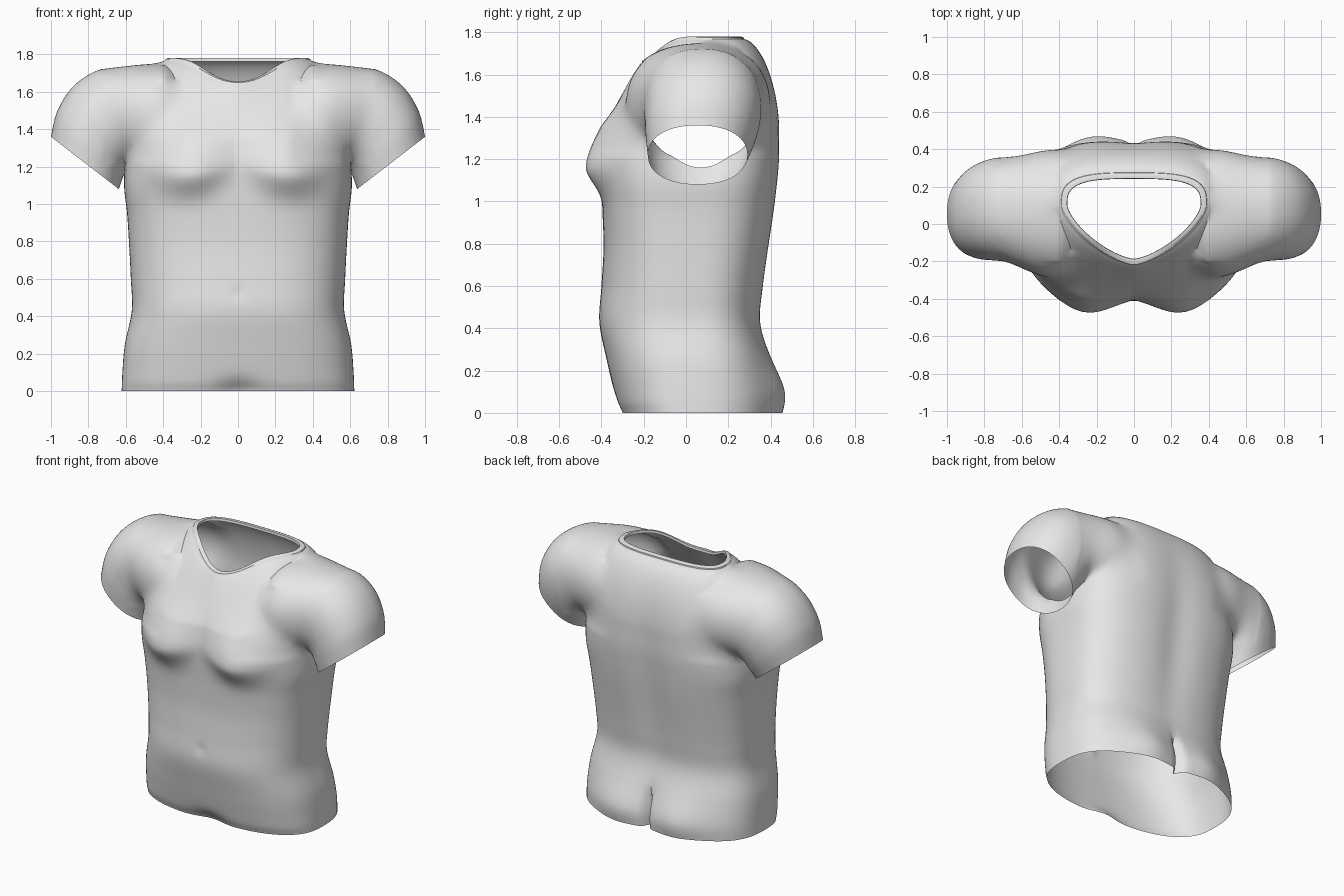
import bpy, bmesh, math
from mathutils import Vector

if "Cube" in bpy.data.objects:
    bpy.data.objects.remove(bpy.data.objects["Cube"])

N = 128
fabric = bpy.data.materials.new("grey_fabric")
fabric.diffuse_color = (0.8, 0.8, 0.8, 1)
fabric.use_nodes = True
fabric.node_tree.nodes["Principled BSDF"].inputs["Base Color"].default_value = fabric.diffuse_color


def spline(keys, u):
    """Catmull-Rom through rows of values, u in key units."""
    i = min(int(u), len(keys) - 2)
    f = u - i
    a, b, c, d = (keys[max(0, min(len(keys) - 1, i + k))] for k in (-1, 0, 1, 2))
    return [0.5 * (2 * q + (r - p) * f + (2 * p - 5 * q + 4 * r - s) * f * f
            + (3 * q - p - 3 * r + s) * f ** 3) for p, q, r, s in zip(a, b, c, d)]


def oval(t, n):
    c, s = math.cos(t), math.sin(t)
    r = (abs(c) ** n + abs(s) ** n) ** (-1 / n)
    return r * c, r * s


def bell(v, width):
    return math.exp(-(v / width) ** 2)


def loft(name, rings):
    """Closed tube; the end caps get slot 1 so they can be opened later."""
    bm = bmesh.new()
    loops = [[bm.verts.new(p) for p in ring] for ring in rings]
    for a, b in zip(loops, loops[1:]):
        for i in range(N):
            j = (i + 1) % N
            bm.faces.new((a[i], a[j], b[j], b[i]))
    for ring in (loops[0], loops[-1]):
        mid = bm.verts.new(sum((v.co for v in ring), Vector()) / N)
        for i in range(N):
            bm.faces.new((ring[i], ring[(i + 1) % N], mid)).material_index = 1
    bmesh.ops.recalc_face_normals(bm, faces=bm.faces)
    me = bpy.data.meshes.new(name)
    bm.to_mesh(me)
    bm.free()
    ob = bpy.data.objects.new(name, me)
    bpy.context.collection.objects.link(ob)
    me.materials.append(fabric)
    me.materials.append(fabric)
    return ob


# Body profile: height, half width, front y, back y
BODY = [(0, .622, -.315, .43), (.1, .618, -.34, .43), (.25, .605, -.375, .395),
        (.43, .568, -.41, .355), (.6, .573, -.40, .37), (.78, .582, -.39, .395),
        (.95, .593, -.395, .42), (1.08, .608, -.40, .435), (1.2, .605, -.395, .445),
        (1.35, .59, -.37, .445)]


def body_point(key, t):
    z, w, yf, yb = key
    x, y = oval(t, 2.7 + .35 * min(1, max(0, (z - .6) * 2)))
    yc = 0.03
    return Vector((w * x, yc + y * ((yb - yc) if y > 0 else (yc - yf)), z))


def sculpt(p, t):
    """Chest, navel, hem, spine and seat relief."""
    x, z, s = p.x, p.z, math.sin(t)
    ax = abs(x)
    if s < 0:
        w = min(1, -s * 2)
        zc = 1.165 + 1.1 * (ax - .29) ** 2
        p.y -= w * .085 * bell(ax - .26, .2) * bell(z - zc, .11 if z < zc else .22)
        p.y += w * .012 * bell(x, .025) * bell(z - .52, .03)
        p.y += w * .035 * bell(x / .16, 1) ** 2 * bell(z, .06)
        p.y += w * .008 * bell(z, .03)
    else:
        w = min(1, s * 2)
        p.y += w * .045 * bell(ax - .22, .17) * bell(z - .09, .17)
        p.y -= w * .06 * bell(x, .022) / (1 + math.exp((z - .22) * 35))
        p.y -= w * .022 * bell(x, .12) * bell(z - .95, .55)
    return p


def neck_point(t, inset, lift):
    x, y = oval(t, 1.45 if math.sin(t) < 0 else 3.2)
    s = max(0, -math.sin(t))
    return Vector(((.39 - inset) * x,
                   .1 + y * ((.32 if y < 0 else .175) - inset),
                   1.768 - .125 * s ** 4 + lift))


angles = [2 * math.pi * i / N for i in range(N)]
rings = []
for k in range(61):
    key = spline(BODY, k / 60 * (len(BODY) - 1))
    rings.append([sculpt(body_point(key, t), t) for t in angles])
# Shoulder yoke closing towards the neckline
for k in range(1, 25):
    u, ring = k / 24, []
    for t in angles:
        a, b = body_point(BODY[-1], t), neck_point(t, 0, 0)
        m = .5 + .5 * math.sin(t)
        f = u ** (1.05 + .55 * m)
        g = 1 - (1 - u) ** (1.15 + .45 * m)
        p = Vector((a.x + (b.x - a.x) * f, a.y + (b.y - a.y) * f, a.z + (b.z - a.z) * g))
        fade = sculpt(p.copy(), t)
        ring.append(p.lerp(fade, 1 - u * u))
    rings.append(ring)
# Raised collar band
for inset, lift in ((.002, .007), (.016, .013), (.032, .012), (.034, -.005)):
    rings.append([neck_point(t, inset, lift) for t in angles])
shirt = loft("shirt", rings)

# Sleeve sections: outer x z, armpit x z, front y, back y
SLEEVE = [(.28, 1.68, .28, 1.25, -.2, .34), (.42, 1.752, .44, 1.21, -.295, .405),
          (.60, 1.738, .55, 1.2, -.25, .372), (.75, 1.715, .585, 1.19, -.205, .36),
          (.88, 1.63, .605, 1.165, -.195, .35), (.965, 1.5, .622, 1.125, -.19, .325),
          (1.0, 1.36, .637, 1.08, -.18, .29)]


def sleeve(side):
    rows = []
    for k in range(43):
        ox, oz, ix, iz, yf, yb = spline(SLEEVE, k / 42 * (len(SLEEVE) - 1))
        ring = []
        for t in angles:
            c, s = oval(t, 2.2)
            ring.append((side * ((ox + ix) / 2 + c * (ox - ix) / 2),
                         (yf + yb) / 2 + s * (yb - yf) / 2,
                         (oz + iz) / 2 + c * (oz - iz) / 2))
        rows.append(ring)
    return loft("sleeve", rows)


bpy.context.view_layer.objects.active = shirt
for side in (-1, 1):
    arm = sleeve(side)
    mod = shirt.modifiers.new("join_sleeve", "BOOLEAN")
    mod.operation, mod.solver, mod.object = "UNION", "EXACT", arm
    bpy.ops.object.modifier_apply(modifier=mod.name)
    bpy.data.objects.remove(arm)

# Open the hem, neck and cuffs, then soften the armhole seams
bm = bmesh.new()
bm.from_mesh(shirt.data)
bmesh.ops.delete(bm, geom=[f for f in bm.faces if f.material_index == 1], context="FACES")
bmesh.ops.remove_doubles(bm, verts=bm.verts, dist=.004)
seam = [v for v in bm.verts if not v.is_boundary and v.co.z > 1.22
        and (.3 if v.co.z < 1.66 else .41) < abs(v.co.x) < .72]
for _ in range(35):
    bmesh.ops.smooth_vert(bm, verts=seam, factor=.5, use_axis_x=True,
                          use_axis_y=True, use_axis_z=True)
bm.to_mesh(shirt.data)
bm.free()
shirt.data.materials.pop(index=1)
shirt.select_set(True)
bpy.ops.object.shade_smooth_by_angle(angle=math.radians(50))
